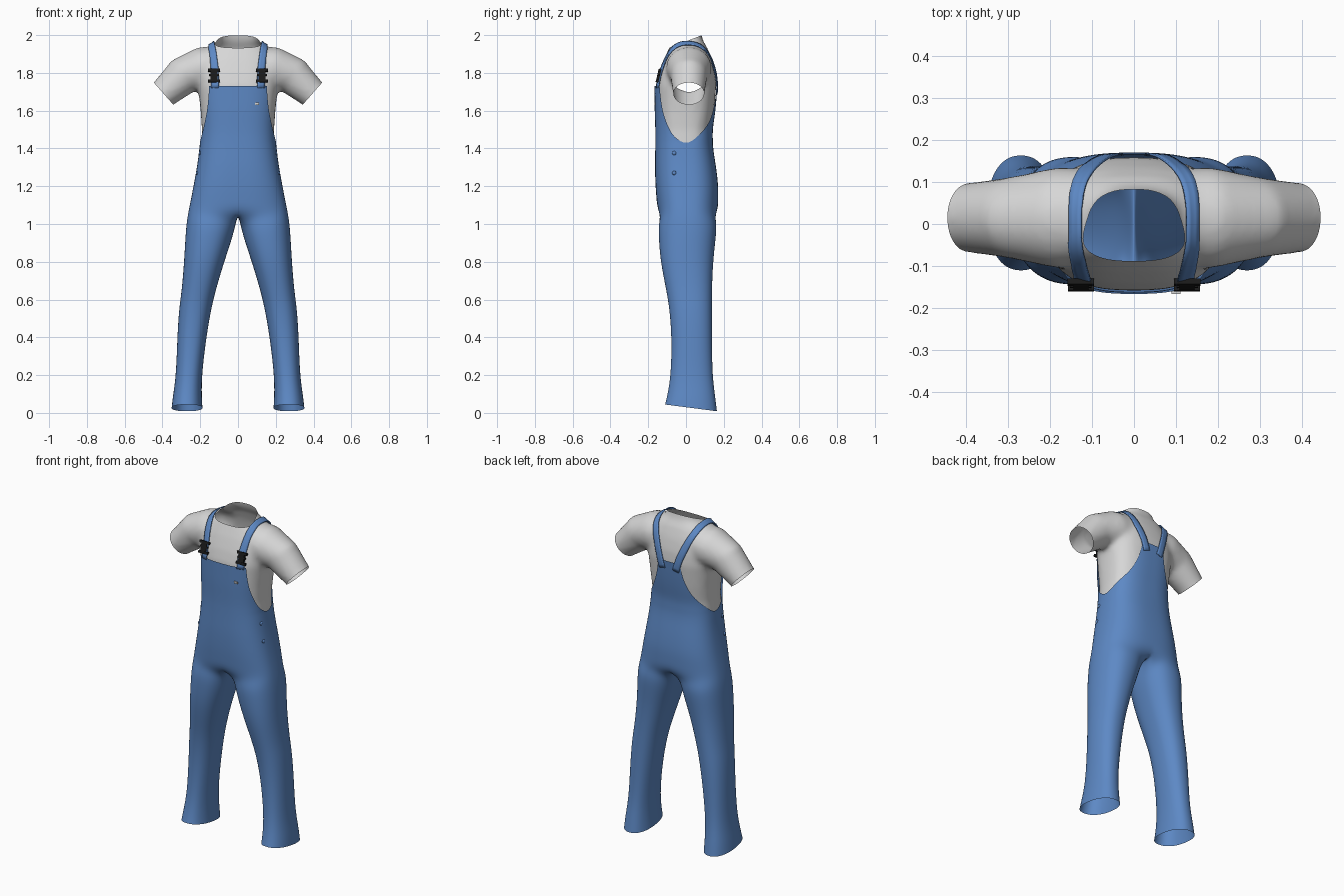
import bpy, bmesh
from math import sin, cos, pi, radians
from mathutils import Vector, Matrix
from mathutils.bvhtree import BVHTree

cube = bpy.data.objects.get("Cube")
if cube:
    bpy.data.objects.remove(cube)


def material(name, rgb):
    m = bpy.data.materials.new(name)
    m.use_nodes = True
    m.diffuse_color = (*rgb, 1)
    m.node_tree.nodes["Principled BSDF"].inputs["Base Color"].default_value = (*rgb, 1)
    return m


DENIM = material("denim blue", (0.11, 0.25, 0.56))
COTTON = material("light grey cotton", (0.68, 0.68, 0.68))
BLACK = material("black plastic", (0.01, 0.01, 0.01))


def finish(bm, name, mat, smooth=True):
    me = bpy.data.meshes.new(name)
    bm.to_mesh(me)
    bm.free()
    me.materials.append(mat)
    for p in me.polygons:
        p.use_smooth = smooth
    ob = bpy.data.objects.new(name, me)
    bpy.context.collection.objects.link(ob)
    return ob


def power(v, p):
    return abs(v) ** p * (1 if v >= 0 else -1)


def lookup(table, z):
    """Linear interpolation in rows that start with a rising height."""
    for a, b in zip(table, table[1:]):
        if z <= b[0]:
            t = max(0, (z - a[0]) / (b[0] - a[0]))
            return [u + (v - u) * t for u, v in zip(a[1:], b[1:])]
    return list(table[-1][1:])


# Torso: height, half width, front depth, back depth
BODY = [(1.06, .264, .15, .17), (1.2, .236, .162, .172), (1.3, .218, .165, .16),
        (1.4, .204, .163, .143), (1.5, .199, .162, .141), (1.6, .206, .166, .156),
        (1.73, .22, .167, .168), (1.8, .22, .15, .162), (1.87, .2, .125, .145),
        (1.93, .165, .098, .122), (1.97, .117, .08, .098), (2.02, .104, .074, .086),
        (2.08, .1, .074, .086)]


def body(z, a, inset=0.0):
    w, f, b = lookup(BODY, z)
    c = power(cos(a), .75)
    return Vector(((w - inset) * power(sin(a), .75), -c * ((f if c > 0 else b) - inset), z))


def skin(bm, rows, closed=False):
    """Join rows of points with quads; return the vertex rows."""
    vr = [[bm.verts.new(p) for p in r] for r in rows]
    for r, s in zip(vr, vr[1:]):
        n = len(r)
        for i in range(n if closed else n - 1):
            j = (i + 1) % n
            bm.faces.new((r[i], r[j], s[j], s[i]))
    return vr


# ---- Shirt: closed torso and sleeves fused, then cut open
bm = bmesh.new()


def closed_tube(rows):
    vr = skin(bm, rows, True)
    bm.faces.new(vr[0])
    bm.faces.new(vr[-1])


heights = [1.3, 1.4, 1.5, 1.6, 1.67, 1.73, 1.8, 1.87, 1.9, 1.93, 1.95, 1.97, 2.02, 2.08]
closed_tube([[body(z, 2 * pi * i / 40, .008) for i in range(40)] for z in heights])
# Sleeve: x, z, radius, depth radius, direction x and z
SLEEVE = [(.05, 1.85, .1, .11, 1, 0), (.18, 1.823, .117, .122, .95, -.3),
          (.29, 1.785, .102, .098, .8, -.6), (.394, 1.69, .079, .083, .75, -.66),
          (.47, 1.623, .079, .083, .75, -.66)]
for side in (1, -1):
    closed_tube([[(side * (x - dz * r * cos(2 * pi * i / 24)), .015 + ry * sin(2 * pi * i / 24),
                   z + dx * r * cos(2 * pi * i / 24)) for i in range(24)]
                 for x, z, r, ry, dx, dz in SLEEVE])
bmesh.ops.recalc_face_normals(bm, faces=bm.faces)
solid = finish(bm, "shirt_solid", COTTON)
rm = solid.modifiers.new("fuse", "REMESH")
rm.mode = "VOXEL"
rm.voxel_size = .014
sm = solid.modifiers.new("soften", "SMOOTH")
sm.factor = .5
sm.iterations = 8
bpy.context.view_layer.update()
fused = bpy.data.meshes.new_from_object(solid.evaluated_get(bpy.context.evaluated_depsgraph_get()))
bpy.data.objects.remove(solid)
bm = bmesh.new()
bm.from_mesh(fused)
bpy.data.meshes.remove(fused)


def cut(point, normal, keep):
    faces = [f for f in bm.faces if keep(f.calc_center_median())]
    geom = set(faces) | {e for f in faces for e in f.edges} | {v for f in faces for v in f.verts}
    bmesh.ops.bisect_plane(bm, geom=list(geom), plane_co=point, plane_no=normal, clear_outer=True)


cut((0, 0, 1.39), (0, 0, -1), lambda c: c.z < 1.5)
cut((0, 0, 1.967), (0, -.36, .93), lambda c: c.z > 1.85 and abs(c.x) < .2)
for s in (1, -1):
    cut((s * .394, 0, 1.69), (s * .75, 0, -.66), lambda c: c.x * s > .25)
tree = BVHTree.FromBMesh(bm)
finish(bm, "shirt", COTTON)

# ---- Overalls: one half, mirrored
N = 20
bm = bmesh.new()
# Leg: height, inner x, outer x, front y, back y
LEG = [(.03, .188, .352, -.112, .165), (.09, .192, .345, -.1, .155), (.2, .192, .328, -.08, .14),
       (.4, .168, .322, -.076, .138), (.55, .142, .313, -.088, .138), (.65, .118, .298, -.105, .138),
       (.8, .073, .286, -.136, .144), (.92, .032, .28, -.145, .158), (1.0, .012, .274, -.147, .165)]
rows = []
for z, x0, x1, y0, y1 in LEG:
    cx, rx, cy, ry = (x0 + x1) / 2, (x1 - x0) / 2, (y0 + y1) / 2, (y1 - y0) / 2
    angles = [radians(-60 + 300 * i / N) for i in range(N + 1)]
    angles += [radians(240 + 60 * i / 6) for i in range(1, 6)]
    ring = [Vector((cx + rx * power(sin(a), .88), cy - ry * power(cos(a), .88), z)) for a in angles]
    if z < .05:  # hem drops toward the heel
        for v in ring:
            v.z = .03 - .13 * v.y
    rows.append(ring)
waist = [body(1.06, pi * i / N) for i in range(N + 1)]
front, back = waist[0].y, waist[-1].y
seam = [Vector((0, back + (front - back) * i / 6, 1.05)) for i in range(1, 6)]
skin(bm, rows + [waist + seam], True)
skin(bm, [[body(z, pi * i / N) for i in range(N + 1)] for z in (1.06, 1.13, 1.2, 1.3, 1.37, 1.42)])
# Bib and back panel: height, angle reached from the centre line
BIB = [(1.42, 90), (1.45, 78), (1.48, 68), (1.54, 56), (1.6, 47), (1.67, 41), (1.73, 38)]
PANEL = [(1.42, 90), (1.45, 76), (1.49, 58), (1.53, 40), (1.58, 28), (1.65, 18), (1.74, 13)]
half = N // 2
skin(bm, [[body(z, radians(a) * i / half) for i in range(half + 1)] for z, a in BIB])
skin(bm, [[body(z, pi - radians(a) * (1 - i / half)) for i in range(half + 1)] for z, a in PANEL])
bmesh.ops.remove_doubles(bm, verts=bm.verts, dist=.0005)
bmesh.ops.recalc_face_normals(bm, faces=bm.faces)
overalls = finish(bm, "overalls", DENIM)
mirror = overalls.modifiers.new("mirror", "MIRROR")
mirror.merge_threshold = .002
sub = overalls.modifiers.new("round", "SUBSURF")
sub.levels = sub.render_levels = 2
sub.boundary_smooth = "PRESERVE_CORNERS"

# ---- Straps laid over the shirt
PATH = [(.125, -.16, 1.72), (.125, -.15, 1.8), (.133, -.11, 1.89), (.143, -.04, 1.96), (.143, .04, 1.96),
        (.128, .1, 1.92), (.1, .14, 1.85), (.068, .16, 1.77), (.045, .165, 1.69)]


def strap(side, name):
    pts = [Vector((x * side, y, z)) for x, y, z in PATH]
    line = [a.lerp(b, k / 4) for a, b in zip(pts, pts[1:]) for k in range(4)] + [pts[-1]]
    for _ in range(3):
        line[1:-1] = [(a + b * 2 + c) / 4 for a, b, c in zip(line, line[1:], line[2:])]
    rows = []
    for i, p in enumerate(line):
        along = line[min(i + 1, len(line) - 1)] - line[max(i - 1, 0)]
        co, no, _, _ = tree.find_nearest(p)
        across = along.cross(no).normalized()
        row = []
        for k in (-1, -.33, .33, 1):
            c, n, _, _ = tree.find_nearest(co + across * k * .02)
            row.append(c + n * .009)
        rows.append(row)
    bm = bmesh.new()
    skin(bm, rows)
    ob = finish(bm, name, DENIM)
    so = ob.modifiers.new("thickness", "SOLIDIFY")
    so.thickness = .006
    so.offset = 0


def plate(name, x, z, size, lift, mat):
    """Box resting on the front of the chest."""
    co, no, _, _ = tree.ray_cast(Vector((x, -1, z)), Vector((0, 1, 0)))
    no = Vector((0, no.y, no.z)).normalized()
    up = Vector((1, 0, 0)).cross(no) * -1
    rot = Matrix((Vector((1, 0, 0)), -no, up)).transposed().to_4x4()
    bm = bmesh.new()
    bmesh.ops.create_cube(bm, size=1)
    bmesh.ops.scale(bm, verts=bm.verts, vec=size)
    bmesh.ops.transform(bm, verts=bm.verts, matrix=Matrix.Translation(co + no * lift) @ rot)
    finish(bm, name, mat, False)


for side, word in ((1, "left"), (-1, "right")):
    strap(side, word + "_strap")
    x = side * .127
    # Buckle: upper bar, clip body, lower bar and the two prongs
    plate(word + "_buckle_top", x, 1.808, (.064, .014, .014), .017, BLACK)
    plate(word + "_buckle_clip", x, 1.782, (.036, .014, .046), .016, BLACK)
    plate(word + "_buckle_middle", x, 1.785, (.052, .012, .01), .017, BLACK)
    plate(word + "_buckle_bottom", x, 1.754, (.062, .014, .014), .017, BLACK)
    # Hip buttons
    for z, tag in ((1.375, "upper"), (1.27, "lower")):
        p = body(z, radians(74))
        bm = bmesh.new()
        bmesh.ops.create_uvsphere(bm, u_segments=12, v_segments=8, radius=.011)
        bmesh.ops.scale(bm, verts=bm.verts, vec=(.6, 1, 1))
        bmesh.ops.translate(bm, verts=bm.verts, vec=(p.x * side, p.y, z))
        finish(bm, f"{word}_{tag}_button", DENIM)

# Small tag on the bib
plate("bib_tag", .1, 1.637, (.022, .006, .012), .016, COTTON)
